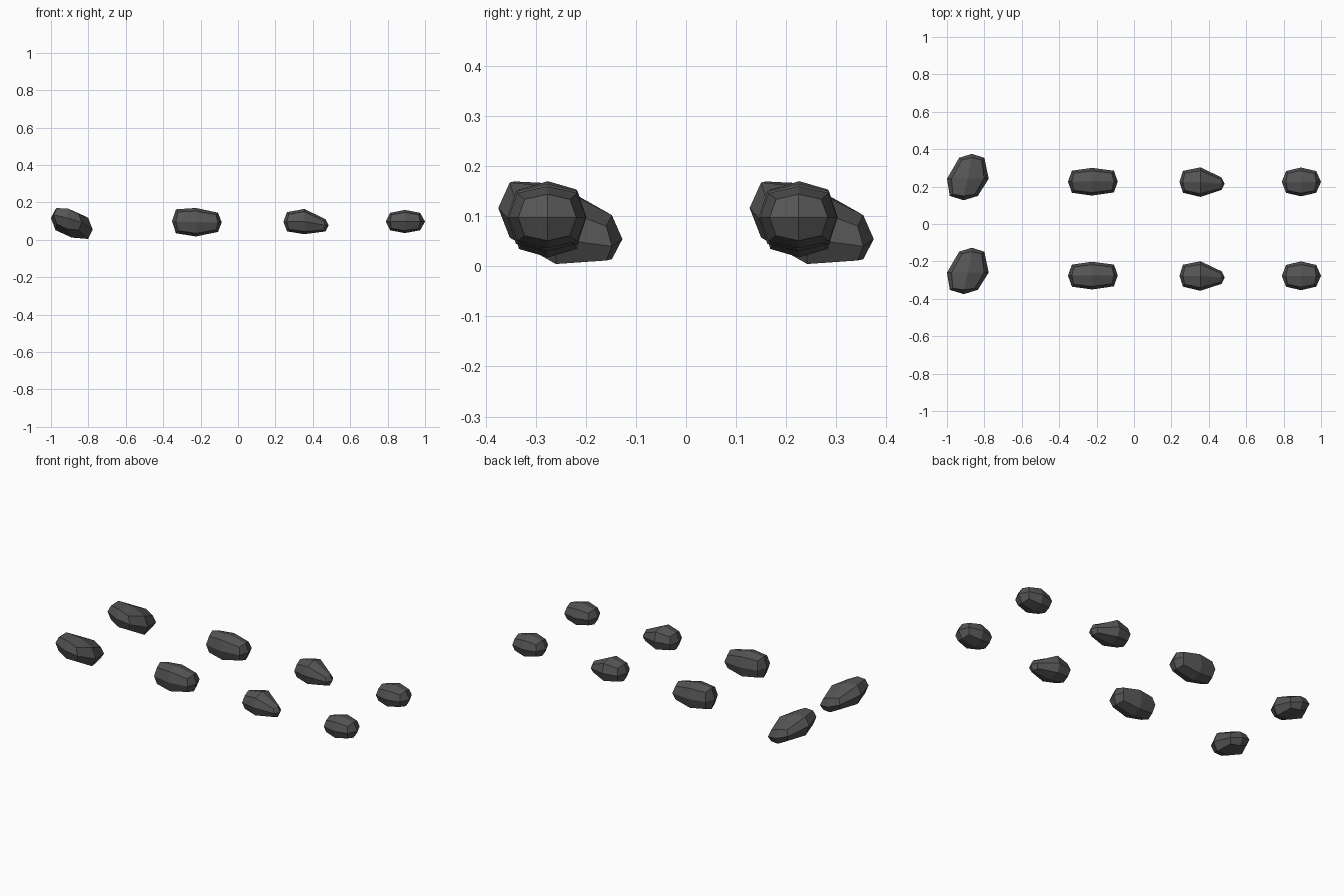
import bpy, bmesh

if "Cube" in bpy.data.objects:
    bpy.data.objects.remove(bpy.data.objects["Cube"])

mat = bpy.data.materials.new("dark_stone")
mat.diffuse_color = (0.09, 0.09, 0.09, 1)
mat.use_nodes = True
mat.node_tree.nodes["Principled BSDF"].inputs["Base Color"].default_value = mat.diffuse_color
ROW_GAP = 0.502


def rock(name, start, mid, end, along_y=False, slope=(0, 0)):
    """Boulder with cube-sphere topology (2x2 quads per side).
    start/end: (tip, rim, v0, v1, z0, z1); mid: (u, v0, v1, z0, z1)."""
    bm = bmesh.new()
    centre_u = mid[0]
    centre_v = (mid[1] + mid[2]) / 2
    verts = {}
    for i, s in ((-1, start), (0, (mid[0],) + mid), (1, end)):
        tip, rim, v0, v1, z0, z1 = s
        for j in (-1, 0, 1):
            for k in (-1, 0, 1):
                if i == j == k == 0:
                    continue
                f = 0.78 if j and k else 1.0
                u = rim if j or k else tip
                if j and k:
                    u += (mid[0] - rim) * 0.1
                v = (v0 + v1) / 2 + j * f * (v1 - v0) / 2
                z = (z0 + z1) / 2 + k * f * (z1 - z0) / 2
                z += slope[0] * (u - centre_u) + slope[1] * (v - centre_v)
                co = (v, u, z) if along_y else (u, v, z)
                verts[i, j, k] = bm.verts.new(co)
    # four quads on each of the six sides
    for axis in range(3):
        for side in (-1, 1):
            for a in (-1, 0):
                for b in (-1, 0):
                    quad = []
                    for da, db in ((0, 0), (1, 0), (1, 1), (0, 1)):
                        key = [a + da, b + db]
                        key.insert(axis, side)
                        quad.append(verts[tuple(key)])
                    bm.faces.new(quad)
    bmesh.ops.recalc_face_normals(bm, faces=bm.faces)
    me = bpy.data.meshes.new(name)
    bm.to_mesh(me)
    bm.free()
    me.materials.append(mat)
    ob = bpy.data.objects.new(name + "_front", me)
    bpy.context.collection.objects.link(ob)
    # matching rock in the back row
    twin = bpy.data.objects.new(name + "_back", me)
    twin.location.y = ROW_GAP
    bpy.context.collection.objects.link(twin)


# wide leaning boulder at the left end
rock("leaning_rock", (-0.375, -0.352, -0.985, -0.835, 0.035, 0.145),
     (-0.26, -1.0, -0.777, 0.012, 0.158),
     (-0.127, -0.148, -0.935, -0.80, 0.04, 0.128),
     along_y=True, slope=(-0.18, -0.27))
# long blunt boulder
rock("long_rock", (-0.353, -0.332, -0.335, -0.217, 0.035, 0.163),
     (-0.225, -0.350, -0.202, 0.018, 0.170),
     (-0.087, -0.107, -0.333, -0.217, 0.042, 0.145))
# pointed boulder
rock("pointed_rock", (0.243, 0.262, -0.335, -0.218, 0.045, 0.148),
     (0.355, -0.357, -0.199, 0.030, 0.165),
     (0.485, 0.468, -0.320, -0.253, 0.045, 0.110))
# small boulder at the right end
rock("small_rock", (0.79, 0.813, -0.335, -0.219, 0.051, 0.144),
     (0.892, -0.354, -0.200, 0.036, 0.160),
     (1.0, 0.974, -0.335, -0.219, 0.051, 0.144))
